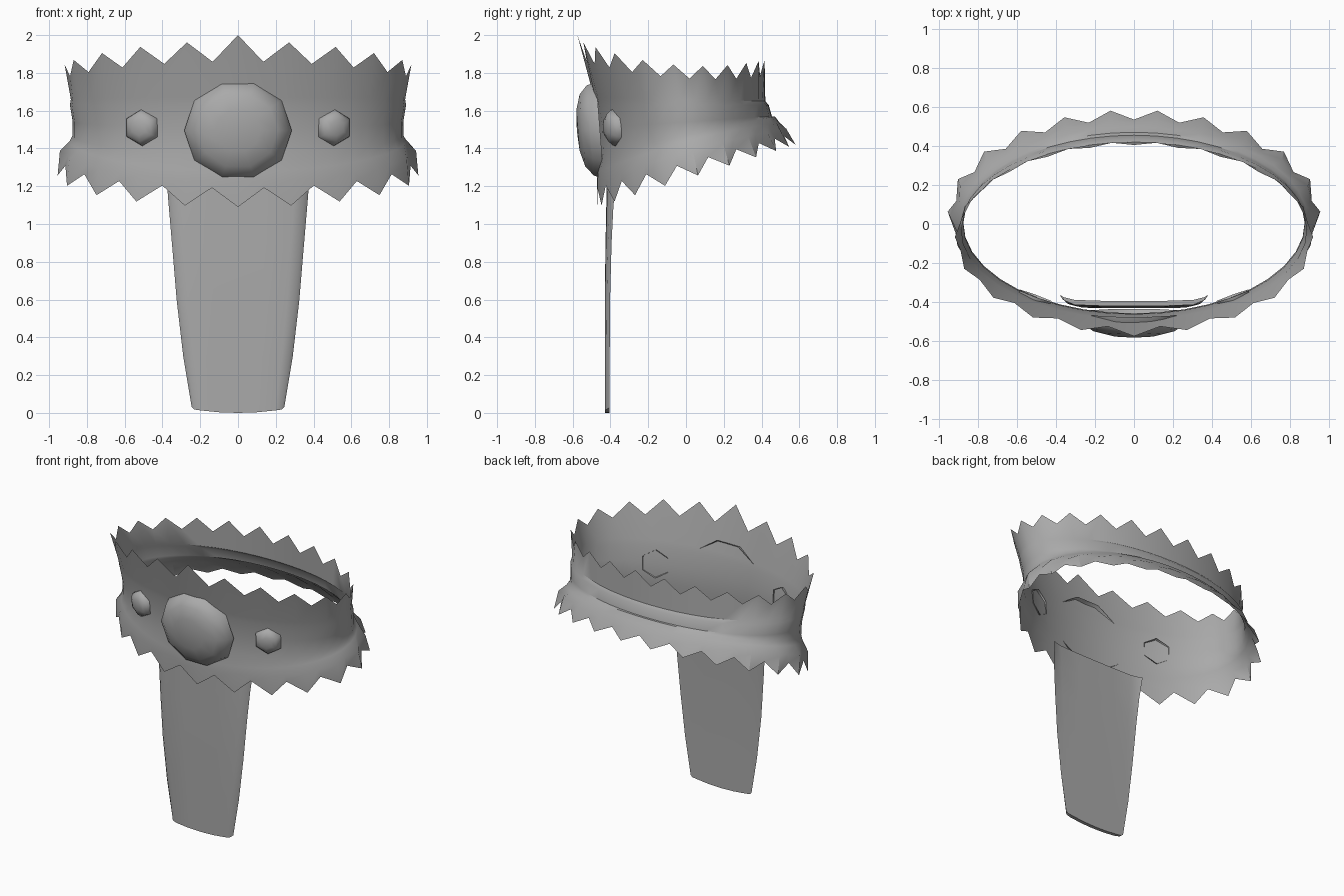
import bpy, bmesh, math
from mathutils import Matrix, Vector

if "Cube" in bpy.data.objects:
    bpy.data.objects.remove(bpy.data.objects["Cube"])

grey = bpy.data.materials.new("plain grey")
grey.diffuse_color = (0.4, 0.4, 0.4, 1)
grey.use_nodes = True
grey.node_tree.nodes["Principled BSDF"].inputs["Base Color"].default_value = grey.diffuse_color


def finish(name, bm, angle):
    bmesh.ops.recalc_face_normals(bm, faces=bm.faces)
    me = bpy.data.meshes.new(name)
    bm.to_mesh(me)
    bm.free()
    me.materials.append(grey)
    ob = bpy.data.objects.new(name, me)
    bpy.context.collection.objects.link(ob)
    bpy.ops.object.select_all(action='DESELECT')
    ob.select_set(True)
    bpy.context.view_layer.objects.active = ob
    bpy.ops.object.shade_smooth_by_angle(angle=math.radians(angle))


# Band: stacked tilted ellipses; the outer rings zigzag into teeth.
# Ring: half width, front y, back y, height at the side, tilt, bow
TEETH = 21
LOW_TIP = (0.955, -0.47, 0.585, 1.255, -0.165, 0.0)
LOW_NOTCH = (0.925, -0.475, 0.535, 1.33, -0.14, 0.0)
SKIRT_TIP = (0.943, -0.472, 0.535, 1.385, -0.14, -0.02)
SKIRT_NOTCH = (0.91, -0.474, 0.515, 1.385, -0.14, -0.02)
MIDDLE = [
    (0.89, -0.47, 0.497, 1.44, -0.13, -0.035),
    (0.875, -0.458, 0.47, 1.47, -0.10, 0.0),
    (0.875, -0.462, 0.455, 1.54, -0.03, 0.0),
    (0.89, -0.478, 0.438, 1.63, 0.0, 0.0),
    (0.885, -0.487, 0.42, 1.66, 0.01, 0.0),
]
TOP_NOTCH = (0.90, -0.53, 0.405, 1.775, 0.04, 0.045)
TOP_TIP = (0.918, -0.565, 0.42, 1.845, 0.05, 0.075)


def ring_point(ring, t):
    a, front, back, z, tilt, bow = ring
    c = math.cos(t)
    y = (front + back) / 2 - c * (back - front) / 2
    return Vector((a * math.sin(t), y, z + tilt * c + bow * c * c))


def spread(t):
    # teeth bunch slightly toward the back
    d = math.degrees(t)
    return t + math.radians(6.5 * math.sin(math.pi * (d - 50) / 130)) if d > 50 else t


bm = bmesh.new()
columns = []
for i in range(-TEETH + 1, TEETH + 1):
    t = math.copysign(spread(math.pi * abs(i) / TEETH), i)
    if i % 2 == 0:
        rings = [LOW_TIP, SKIRT_TIP] + MIDDLE + [TOP_TIP]
    else:
        rings = [LOW_NOTCH, SKIRT_NOTCH] + MIDDLE + [TOP_NOTCH]
    col = [bm.verts.new(ring_point(r, t)) for r in rings]
    if i == 0:
        col[-1].co.z = 2.0   # tallest tooth at the front
        col[-1].co.y = -0.575
    columns.append(col)
for i, col in enumerate(columns):
    nxt = columns[(i + 1) % len(columns)]
    for j in range(len(col) - 1):
        bm.faces.new((col[j], nxt[j], nxt[j + 1], col[j + 1]))
finish("jagged_band", bm, 35)


# Domed gems: rings along a rounded profile, bulging toward -y
def gem(name, sides, rx, rz, depth, offset, place, lean=0.0):
    bm = bmesh.new()
    profile = [(1, 0), (0.93, 0.42), (0.74, 0.76), (0.42, 0.95)]
    loops = []
    for r, d in profile:
        loop = []
        for k in range(sides):
            u = 2 * math.pi * k / sides + offset
            z = r * rz * math.sin(u)
            loop.append(bm.verts.new((r * rx * math.cos(u), -d * depth - lean * z, z)))
        loops.append(loop)
    apex = bm.verts.new((0, -depth, 0))
    for k in range(sides):
        n = (k + 1) % sides
        for lo, hi in zip(loops, loops[1:]):
            bm.faces.new((lo[k], lo[n], hi[n], hi[k]))
        bm.faces.new((loops[-1][k], loops[-1][n], apex))
    bmesh.ops.transform(bm, matrix=place, verts=bm.verts)
    finish(name, bm, 60)


gem("large_gem", 10, 0.285, 0.27, 0.123, 0, Matrix.Translation((0, -0.455, 1.495)), 0.08)
for side, label in ((-1, "left"), (1, "right")):
    place = Matrix.Translation((side * 0.505, -0.368, 1.51)) @ Matrix.Rotation(
        side * math.radians(20), 4, 'Z')
    gem("small_gem_" + label, 6, 0.1, 0.1, 0.065, math.pi / 6, place, 0.06)


# Hanging cloth: tapered slab whose front rounds back to meet the rear layer
# Row: height, half width, front y, corner curl
ROWS = [(0.03, 0.245, -0.43, 0.0), (0.3, 0.29, -0.43, 0.0), (0.6, 0.325, -0.43, 0.002),
        (0.9, 0.35, -0.426, 0.006), (1.1, 0.367, -0.422, 0.012), (1.26, 0.38, -0.42, 0.03)]
STEPS = (-1, -0.94, -0.8, -0.4, 0, 0.4, 0.8, 0.94, 1)
bm = bmesh.new()
layers = []
for thick in (0, 0.026):
    grid = []
    for r, (z, w, y, curl) in enumerate(ROWS):
        line = []
        for s in STEPS:
            dip = 0.03 - 0.02 * s * s if r == 0 else 0
            back = max(thick, 0.026 * abs(s) ** 16)
            line.append(bm.verts.new((s * w, y + back + curl * s ** 8, z - dip + (0.01 if r == 0 and thick == 0 and abs(s) == 1 else 0))))
        grid.append(line)
    layers.append(grid)
    for lo, hi in zip(grid, grid[1:]):
        for k in range(len(STEPS) - 1):
            bm.faces.new((lo[k], lo[k + 1], hi[k + 1], hi[k]))
# close the lower and upper borders
for row in (0, -1):
    f, b = layers[0][row], layers[1][row]
    for k in range(len(STEPS) - 1):
        bm.faces.new((f[k], f[k + 1], b[k + 1], b[k]))
for v in bm.verts:
    if v.co.z < 0.1 and abs(v.co.x) > 0.244:
        v.co.z = 0.03
bmesh.ops.remove_doubles(bm, verts=bm.verts, dist=0.0005)
finish("hanging_cloth", bm, 50)
